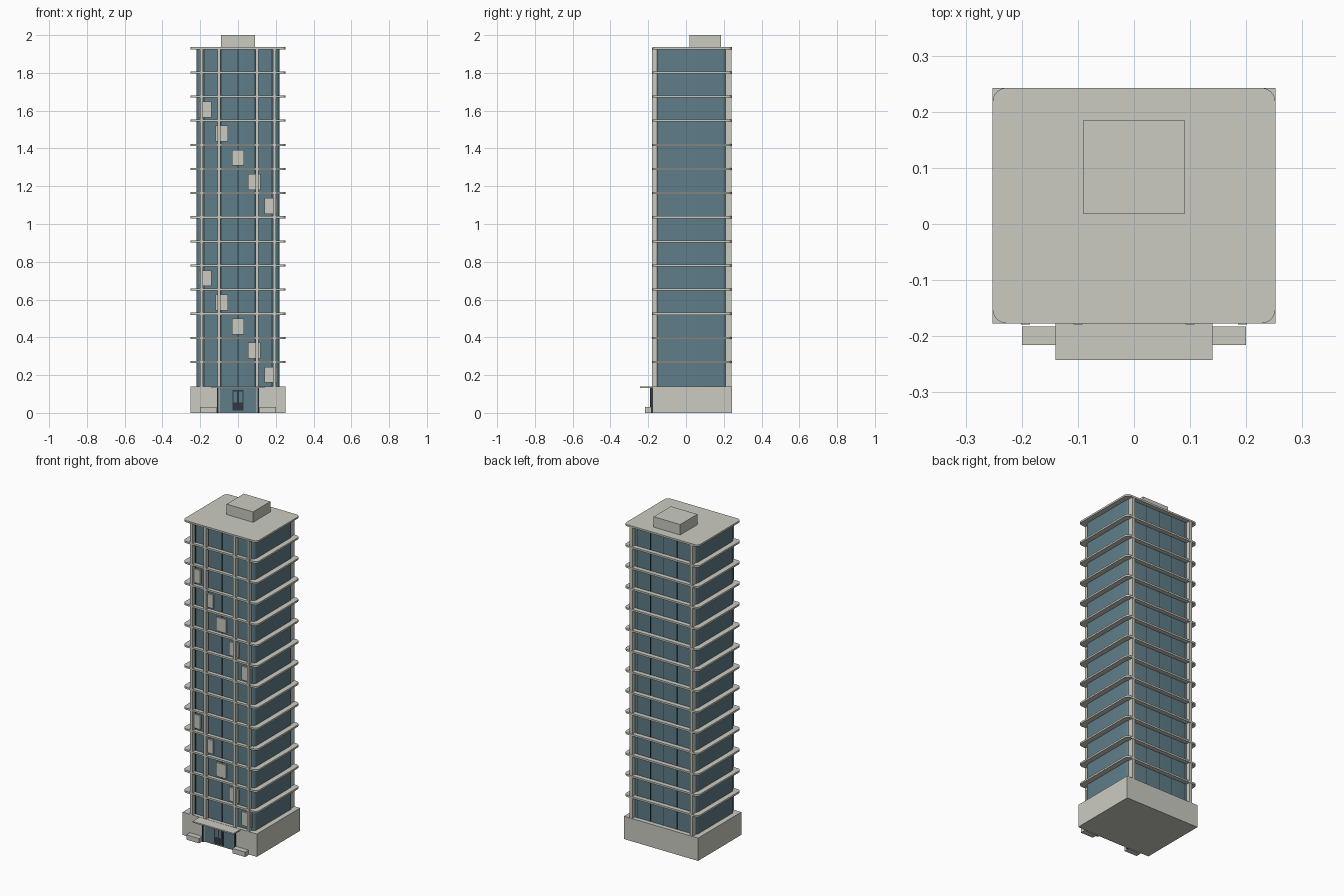
import bpy, bmesh, math

if "Cube" in bpy.data.objects:
    bpy.data.objects.remove(bpy.data.objects["Cube"])


def material(name, rgb):
    m = bpy.data.materials.new(name)
    m.diffuse_color = (*rgb, 1)
    m.use_nodes = True
    m.node_tree.nodes["Principled BSDF"].inputs["Base Color"].default_value = m.diffuse_color
    return m


CONCRETE = material("pale concrete", (0.60, 0.60, 0.54))
GLASS = material("blue grey glass", (0.115, 0.205, 0.25))
DARK = material("dark frame", (0.03, 0.04, 0.05))


def finish(name, bm, mat):
    bmesh.ops.recalc_face_normals(bm, faces=bm.faces)
    me = bpy.data.meshes.new(name)
    bm.to_mesh(me)
    bm.free()
    me.materials.append(mat)
    ob = bpy.data.objects.new(name, me)
    bpy.context.collection.objects.link(ob)
    return ob


def box(name, x, y, z, mat):
    """Box from (min, max) ranges."""
    bm = bmesh.new()
    bmesh.ops.create_cube(bm, size=1)
    for v in bm.verts:
        for i, (a, b) in enumerate((x, y, z)):
            v.co[i] = (a + b) / 2 + v.co[i] * (b - a)
    return finish(name, bm, mat)


def rounded_prism(name, x, y, z, r, mat, steps=6):
    """Upright prism with rounded plan corners."""
    bm = bmesh.new()
    corners = ((x[1] - r, y[1] - r), (x[0] + r, y[1] - r),
               (x[0] + r, y[0] + r), (x[1] - r, y[0] + r))
    ring = []
    for q, (cx, cy) in enumerate(corners):
        for s in range(steps + 1):
            a = math.pi / 2 * (q + s / steps)
            ring.append(bm.verts.new((cx + r * math.cos(a), cy + r * math.sin(a), z[0])))
    face = bm.faces.new(ring)
    ext = bmesh.ops.extrude_face_region(bm, geom=[face])["geom"]
    bmesh.ops.translate(bm, verts=[e for e in ext if isinstance(e, bmesh.types.BMVert)],
                        vec=(0, 0, z[1] - z[0]))
    return finish(name, bm, mat)


HALF, FRONT, BACK = 0.252, -0.177, 0.2425      # footprint
BASE_TOP, ROOF, PITCH = 0.14, 1.936, 0.1278    # heights
GLASS_FRONT, GLASS_BACK = -0.155, 0.215

# Podium and glazed tower
box("podium", (-HALF, HALF), (FRONT, BACK), (0, BASE_TOP), CONCRETE)
rounded_prism("glass_tower", (-0.22, 0.22), (GLASS_FRONT, GLASS_BACK),
              (BASE_TOP, ROOF - 0.005), 0.022, GLASS)

# Floor slabs and roof
for i in range(14):
    top = ROOF - i * PITCH
    rounded_prism("roof_slab" if i == 0 else "floor_slab", (-HALF, HALF), (FRONT, BACK),
                  (top - 0.011, top), 0.025, CONCRETE)
box("rooftop_plant_room", (-0.09, 0.09), (0.018, 0.185), (ROOF - 0.002, 2.0), CONCRETE)

# Concrete columns on front and back
for x in (-0.193, -0.1, 0.1, 0.193):
    box("front_column", (x - 0.008, x + 0.008), (-0.179, GLASS_FRONT + 0.002),
        (BASE_TOP, ROOF - 0.005), CONCRETE)
for x in (-0.205, 0.205):
    box("back_column", (x - 0.009, x + 0.009), (GLASS_BACK - 0.01, 0.241),
        (BASE_TOP, ROOF - 0.005), CONCRETE)

# Thin window mullions
for i in range(-2, 3):
    x = i * 0.09
    for y in (GLASS_FRONT, GLASS_BACK):
        box("mullion", (x - 0.002, x + 0.002), (y - 0.002, y + 0.002),
            (BASE_TOP, ROOF - 0.005), DARK)

# Two diagonal runs of pale facade panels
for level in (1.606, 0.713):
    for i in range(5):
        x, z = (i - 2) * 0.087, level - i * PITCH
        box("facade_panel", (x - 0.033, x + 0.033), (-0.165, GLASS_FRONT + 0.002),
            (z - 0.042, z + 0.042), CONCRETE)

# Entrance glazing, door and canopy
box("entrance_glass", (-0.108, 0.108), (-0.183, FRONT + 0.002), (0.002, 0.131), GLASS)
box("door", (-0.03, 0.03), (-0.188, -0.182), (0.012, 0.122), DARK)
for s in (-1, 1):
    x = s * 0.0135
    box("door_pane", (x - 0.009, x + 0.009), (-0.19, -0.186), (0.055, 0.114), GLASS)
    x = s * 0.108
    box("entrance_post", (x - 0.004, x + 0.004), (-0.19, FRONT + 0.002), (0, 0.131), DARK)
    x = s * 0.104
    box("entrance_pier", (x - 0.006, x + 0.006), (-0.187, FRONT + 0.002), (0, 0.131), CONCRETE)
    # Planters either side of the entrance
    x = s * 0.157
    box("planter", (x - 0.043, x + 0.043), (-0.216, -0.183), (0, 0.03), CONCRETE)
box("canopy", (-0.14, 0.14), (-0.2425, FRONT + 0.002), (0.131, 0.139), CONCRETE)

# Smooth the rounded corners
bpy.ops.object.select_all(action='DESELECT')
for ob in bpy.data.objects:
    if ob.name.startswith(("glass_tower", "floor_slab", "roof_slab")):
        ob.select_set(True)
        bpy.context.view_layer.objects.active = ob
bpy.ops.object.shade_smooth_by_angle(angle=math.radians(30))
